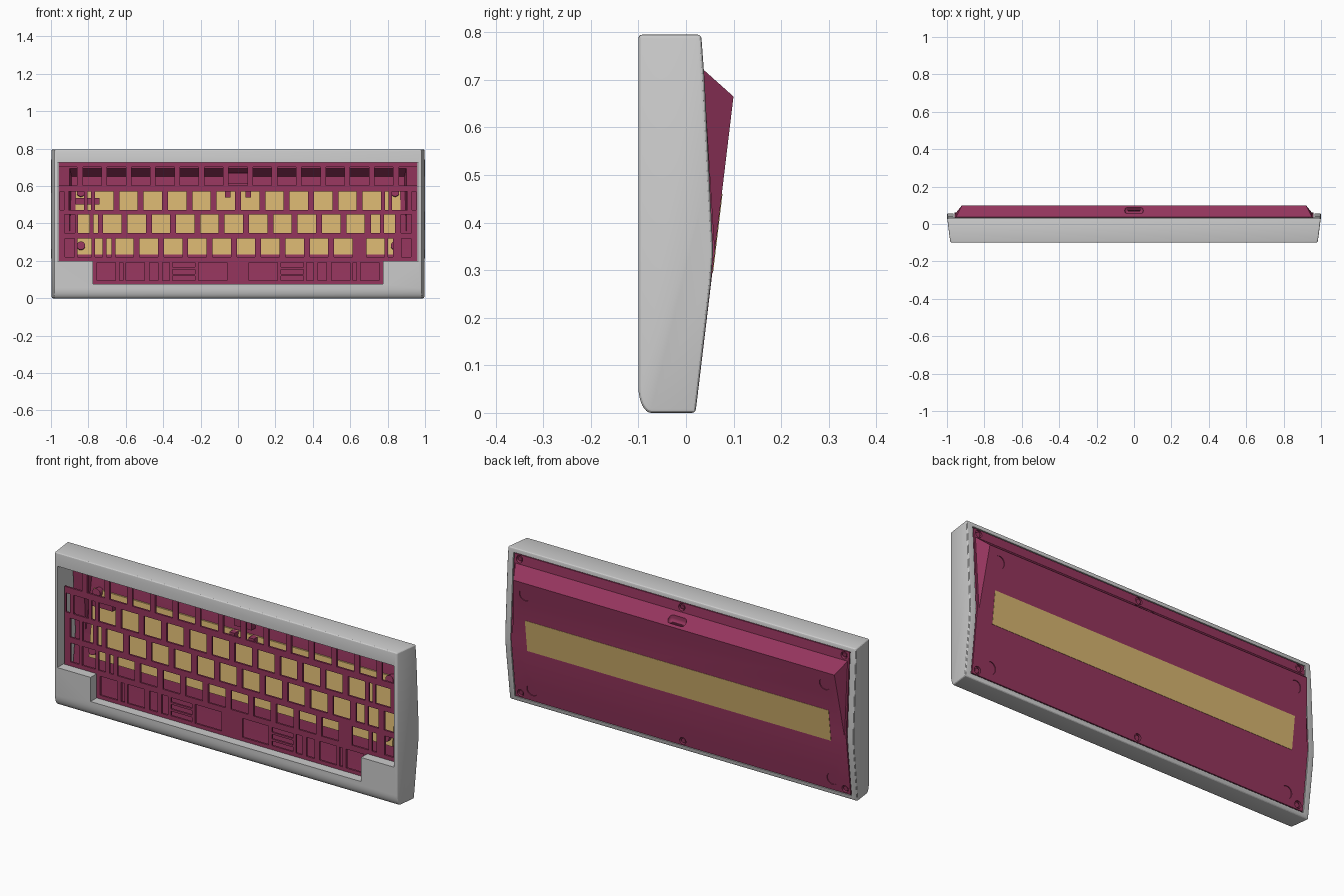
import bpy, bmesh, math
from mathutils import Vector, Matrix

if "Cube" in bpy.data.objects:
    bpy.data.objects.remove(bpy.data.objects["Cube"])


def material(name, rgb):
    m = bpy.data.materials.new(name)
    m.diffuse_color = (*rgb, 1)
    m.use_nodes = True
    m.node_tree.nodes["Principled BSDF"].inputs["Base Color"].default_value = m.diffuse_color
    return m


RED = material("crimson", (0.30, 0.036, 0.11))
BRASS = material("brass", (0.68, 0.46, 0.16))


def finish(name, bm, mat=None):
    bmesh.ops.recalc_face_normals(bm, faces=bm.faces)
    me = bpy.data.meshes.new(name)
    bm.to_mesh(me)
    bm.free()
    ob = bpy.data.objects.new(name, me)
    bpy.context.collection.objects.link(ob)
    if mat:
        me.materials.append(mat)
    return ob


def prism(name, pts, half, mat=None):
    """Extrude a (y, z) profile across x."""
    bm = bmesh.new()
    f = bm.faces.new([bm.verts.new((-half, y, z)) for y, z in pts])
    r = bmesh.ops.extrude_face_region(bm, geom=[f])
    for v in r["geom"]:
        if isinstance(v, bmesh.types.BMVert):
            v.co.x = half
    return finish(name, bm, mat)


def boxes(name, spans, mat=None):
    """Several boxes in one mesh: (x0, x1, y0, y1, z0, z1)."""
    bm = bmesh.new()
    for x0, x1, y0, y1, z0, z1 in spans:
        m = Matrix.Translation(((x0 + x1) / 2, (y0 + y1) / 2, (z0 + z1) / 2))
        bmesh.ops.create_cube(bm, size=1, matrix=m @ Matrix.Diagonal((x1 - x0, y1 - y0, z1 - z0, 1)))
    return finish(name, bm, mat)


def discs(name, spots, mat=None):
    """Cylinders square to the back slope: (x, y, z, radius, depth)."""
    bm = bmesh.new()
    rot = Vector((0, 1, -0.12)).to_track_quat('Z', 'Y').to_matrix().to_4x4()
    for x, y, z, r, d in spots:
        bmesh.ops.create_cone(bm, cap_ends=True, segments=32, radius1=r, radius2=r, depth=d,
                              matrix=Matrix.Translation((x, y, z)) @ rot)
    return finish(name, bm, mat)


def hull(name, pts, mat=None):
    """Convex solid from (x, y, z) points mirrored in x."""
    bm = bmesh.new()
    for x, y, z in pts:
        bm.verts.new((x, y, z))
        bm.verts.new((-x, y, z))
    bmesh.ops.convex_hull(bm, input=bm.verts[:])
    return finish(name, bm, mat)


def apply(ob, kind, **kw):
    m = ob.modifiers.new(kind, kind)
    for k, v in kw.items():
        setattr(m, k, v)
    bpy.context.view_layer.objects.active = ob
    bpy.ops.object.modifier_apply(modifier=m.name)


def boolean(ob, other, op='DIFFERENCE'):
    apply(ob, 'BOOLEAN', operation=op, object=other, solver='EXACT')
    bpy.data.objects.remove(other)


def smooth(ob):
    bpy.ops.object.select_all(action='DESELECT')
    ob.select_set(True)
    bpy.context.view_layer.objects.active = ob
    bpy.ops.object.shade_smooth_by_angle(angle=math.radians(25))


def slope(z):
    return 0.02 + 0.12 * z


# grey case: side profile with rounded front lip, narrowing towards the front
lip = [(-0.073 - 0.027 * math.sin(a), 0.055 - 0.055 * math.cos(a))
       for a in [math.pi / 2 * i / 8 for i in range(9)]]
case = prism("case_frame", lip + [(-0.1, 0.795), (0.032, 0.795), (0.039, 0.70),
                                  (0.05, 0.48), (0.057, 0.34), (0.052, 0.27), (0.02, 0)], 1.0)
for v in case.data.vertices:
    v.co.x *= 1 - 0.018 * min(1, max(0, (0.04 - v.co.y) / 0.14))
apply(case, 'BEVEL', width=0.008, segments=3, limit_method='ANGLE', angle_limit=math.radians(35))
boolean(case, boxes("c", [(-0.965, 0.965, -0.2, 0.2, 0.2, 0.725)]))
boolean(case, boxes("c", [(-0.775, 0.775, -0.2, 0.0, 0.075, 0.3)]))
boolean(case, boxes("c", [(-0.9651, 0.9651, -0.04, 0.2, 0.022, 0.772)]))
smooth(case)

# switch plate: rows of key cutouts, (centre x, width)
U = 0.13
rows = {
    0.653: [(-0.91 + U * i, 0.1) for i in range(15)],
    0.522: [(-0.715 + U * i, 0.098) for i in range(12)]
    + [(s * x, w) for s in (-1, 1) for x, w in ((0.94, 0.022), (0.865, 0.085), (0.795, 0.02))],
    0.398: [(-0.672 + U * i, 0.098) for i in range(11)]
    + [(-0.9, 0.055), (-0.825, 0.06), (-0.76, 0.025), (0.735, 0.05), (0.81, 0.06), (0.9, 0.055)],
    0.270: [(-0.607 + U * i, 0.098) for i in range(10)]
    + [(-0.9, 0.05), (-0.82, 0.075), (-0.745, 0.04), (-0.69, 0.025),
       (0.735, 0.095), (0.815, 0.025), (0.9, 0.05)],
    0.143: [(s * x, w) for s in (-1, 1) for x, w in
            ((0.705, 0.1), (0.625, 0.018), (0.55, 0.098), (0.45, 0.045), (0.385, 0.035), (0.135, 0.15))],
}
holes = [(x - w / 2, x + w / 2, -0.07, -0.02, z - 0.049, z + 0.049)
         for z, row in rows.items() for x, w in row]
# stacked stabiliser slots beside the space keys
for s in (-1, 1):
    for z in (0.108, 0.143, 0.178):
        holes.append((s * 0.29 - 0.06, s * 0.29 + 0.06, -0.07, -0.02, z - 0.012, z + 0.012))
plate = boxes("switch_plate", [(-0.96, 0.96, -0.05, -0.04, 0.04, 0.75)], RED)
boolean(plate, boxes("c", holes))

# bottom shell: thin panel plus the raised wedge, hollowed from inside
outer = [(slope(0.026), 0.026), (slope(0.34), 0.34), (0.037, 0.72), (0.032, 0.768)]
bottom = prism("bottom_shell", outer + [(y - 0.02, z) for y, z in reversed(outer)], 0.96, RED)
boolean(bottom, hull("c", [(0.952, slope(0.33), 0.33), (0.952, 0.036, 0.722), (0.952, 0.026, 0.722),
                           (0.952, 0.05, 0.34), (0.92, slope(0.665), 0.665)], RED), 'UNION')
boolean(bottom, hull("c", [(0.9, 0.04, 0.345), (0.89, 0.079, 0.65), (0.9, 0.016, 0.695),
                           (0.9, -0.03, 0.695), (0.9, -0.03, 0.345)], RED))
# screw holes and foot recesses
spots = [(x, y, z, 0.018, 0.024) for x in (-0.93, 0, 0.93) for y, z in ((0.035, 0.746), (0.026, 0.05))]
spots += [(x, slope(z), z, 0.031, 0.008) for x in (-0.86, 0.86) for z in (0.085, 0.6)]
boolean(bottom, discs("c", spots, RED))
# cable port: rounded pocket with a slot through it
port = boxes("c", [(-0.05, 0.05, 0.055, 0.096, 0.672, 0.76)], RED)
apply(port, 'BEVEL', width=0.017, segments=4)
boolean(bottom, port)
boolean(bottom, boxes("c", [(-0.032, 0.032, 0.066, 0.084, 0.62, 0.76)], RED))
smooth(bottom)

# screws seated in the holes
discs("bottom_screws", [(x, y - 0.009, z, 0.012, 0.008) for x in (-0.93, 0, 0.93)
                        for y, z in ((0.035, 0.746), (0.026, 0.05))], RED)


# brass weight: wide slab inside, narrow strip showing on the back
def slab(name, z0, z1, d0, d1, half):
    prism(name, [(slope(z0) + d0, z0), (slope(z1) + d0, z1),
                 (slope(z1) + d1, z1), (slope(z0) + d1, z0)], half, BRASS)


slab("inner_weight", 0.235, 0.575, -0.028, -0.018, 0.87)
slab("back_weight_strip", 0.295, 0.46, -0.01, 0.0015, 0.87)

# inside fittings: corner posts, side tab and port board holder
discs("corner_posts", [(x, slope(z) - 0.035, z, 0.022, 0.03)
                       for x in (-0.84, 0.84) for z in (0.28, 0.565)], RED)
boxes("side_tab", [(-0.87, -0.74, 0.03, 0.055, 0.50, 0.535)], RED)
boxes("port_board_holder", [(-0.05, 0.05, 0.04, 0.07, 0.61, 0.67),
                            (-0.07, -0.04, 0.03, 0.07, 0.54, 0.575),
                            (0.04, 0.07, 0.03, 0.07, 0.54, 0.575)], RED)
